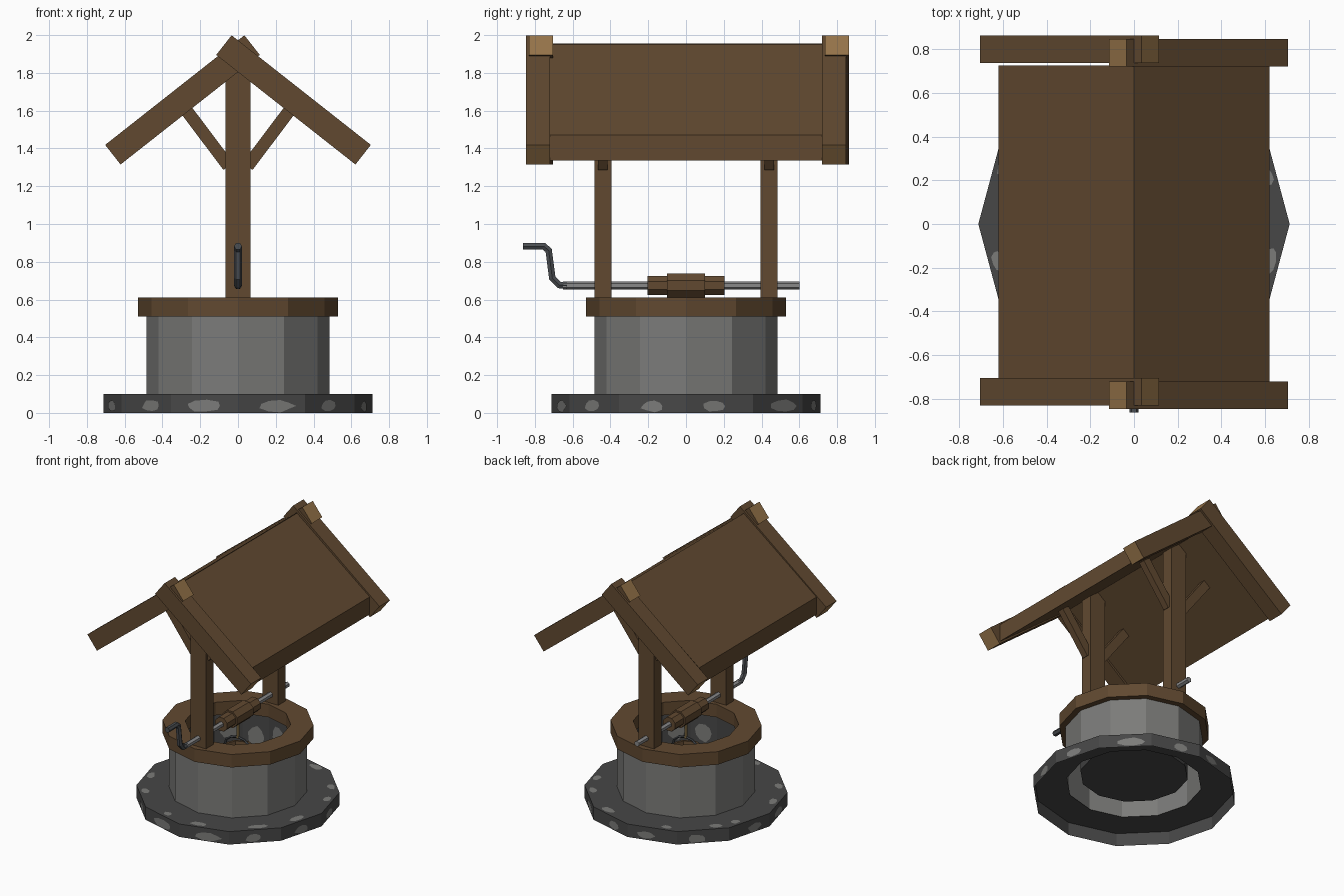
import bpy, bmesh, math, random
from mathutils import Matrix, Vector

if "Cube" in bpy.data.objects:
    bpy.data.objects.remove(bpy.data.objects["Cube"])

random.seed(4)


def material(name, hexa):
    def lin(c):
        c /= 255
        return c / 12.92 if c <= 0.04045 else ((c + 0.055) / 1.055) ** 2.4
    m = bpy.data.materials.new(name)
    m.diffuse_color = [lin(int(hexa[i:i + 2], 16)) for i in (0, 2, 4)] + [1]
    m.use_nodes = True
    m.node_tree.nodes["Principled BSDF"].inputs["Base Color"].default_value = m.diffuse_color
    return m


WOOD = material("brown_wood", "614930")
END = material("end_grain", "967449")
STONE = material("light_stone", "7b7b79")
DARK = material("dark_stone", "474747")
AXLE = material("grey_metal", "888889")
IRON = material("dark_iron", "4b4e52")
ROPE = material("rope", "8d7648")


def finish(name, bm, *mats):
    me = bpy.data.meshes.new(name)
    bm.to_mesh(me)
    bm.free()
    for m in mats:
        me.materials.append(m)
    ob = bpy.data.objects.new(name, me)
    bpy.context.collection.objects.link(ob)
    return ob


def lathe(name, profile, n, mat, closed=False, caps=(), mtx=Matrix(), phase=0.0):
    """Revolve (radius, z) points; listed upward on the outside."""
    bm = bmesh.new()
    rings = []
    for r, z in profile:
        rings.append([bm.verts.new((r * math.cos(2 * math.pi * (i + phase) / n),
                                    r * math.sin(2 * math.pi * (i + phase) / n), z))
                      for i in range(n)])
    pairs = list(zip(rings, rings[1:]))
    if closed:
        pairs.append((rings[-1], rings[0]))
    for a, b in pairs:
        for i in range(n):
            j = (i + 1) % n
            bm.faces.new((a[i], a[j], b[j], b[i]))
    if "bottom" in caps:
        bm.faces.new(rings[0][::-1])
    if "top" in caps:
        bm.faces.new(rings[-1])
    bm.transform(mtx)
    return finish(name, bm, mat)


def box(name, center, size, rot_y=0.0, mat=WOOD, ends=None):
    bm = bmesh.new()
    bmesh.ops.create_cube(bm, size=1)
    bm.transform(Matrix.Diagonal((*size, 1)))
    bm.normal_update()
    if ends:
        for f in bm.faces:
            f.material_index = int(abs(f.normal.x) > 0.9)
    bm.transform(Matrix.Translation(center) @ Matrix.Rotation(rot_y, 4, 'Y'))
    return finish(name, bm, mat, *([ends] if ends else []))


def tube(name, pts, radius, mat):
    cu = bpy.data.curves.new(name, 'CURVE')
    cu.dimensions = '3D'
    cu.bevel_depth, cu.bevel_resolution, cu.use_fill_caps = radius, 1, True
    sp = cu.splines.new('POLY')
    sp.points.add(len(pts) - 1)
    for p, co in zip(sp.points, pts):
        p.co = (*co, 1)
    tmp = bpy.data.objects.new(name + "_path", cu)
    bpy.context.collection.objects.link(tmp)
    me = bpy.data.meshes.new_from_object(tmp.evaluated_get(bpy.context.evaluated_depsgraph_get()))
    bpy.data.objects.remove(tmp)
    me.materials.clear()
    me.materials.append(mat)
    for f in me.polygons:
        f.use_smooth = False
        f.material_index = 0
    bpy.context.collection.objects.link(bpy.data.objects.new(name, me))


# stone base (open below), wall, inner shaft, floor and wooden rim
lathe("base_slab", [(.712, 0), (.712, .1), (.475, .1)], 12, DARK)
lathe("well_wall", [(.485, .1), (.485, .51), (.38, .51)], 12, STONE)
lathe("well_shaft", [(.38, .51), (.38, .17)], 12, DARK)
lathe("well_floor", [(.38, .17)], 12, DARK, caps=("top",))
lathe("wood_rim", [(.53, .51), (.53, .61), (.37, .61), (.37, .51)], 12, WOOD, closed=True)

# lighter worn patches on the base and the inside of the shaft
patches = bmesh.new()


def patch(origin, u, v, w, h):
    vs = []
    for i in range(9):
        a, k = 2 * math.pi * i / 9, random.uniform(.75, 1.05)
        vs.append(patches.verts.new(origin + u * (w * k * math.cos(a)) + v * (h * k * math.sin(a))))
    patches.faces.new(vs)


up = Vector((0, 0, 1))
c15 = math.cos(math.pi / 12)
for i in range(12):
    a = math.radians(15 + 30 * i)
    out = Vector((math.cos(a), math.sin(a), 0))
    tan = Vector((-out.y, out.x, 0))
    s = random.uniform(-.05, .05)
    patch(out * (.712 * c15 + .003) + tan * s + up * .037, tan, up, random.uniform(.06, .11), .034)
    patch(out * .645 + tan * -s * 2 + up * .103, tan, -out, random.uniform(.03, .08), .03)
    patch(out * (.38 * c15 - .003) + up * random.uniform(.3, .4), -tan, up, .07, random.uniform(.06, .1))
finish("stone_patches", patches, STONE)

# posts and diagonal braces
for y, end in ((-.44, "front"), (.44, "back")):
    box(end + "_post", (0, y, 1.215), (.133, .09, 1.23))
    for s, side in ((-1, "left"), (1, "right")):
        box(f"{end}_{side}_brace", (s * .165, y, 1.458), (.38, .05, .066), -s * math.radians(53))

# roof panels with upright eaves, and square barge beams with pale ends
for s, side in ((-1, "left"), (1, "right")):
    bm = bmesh.new()
    dz = .005 if s < 0 else 0
    f = bm.faces.new([bm.verts.new((s * x, -.725, z + dz)) for x, z in
                      ((0, 1.95), (.62, 1.47), (.62, 1.335), (0, 1.815))])
    ext = bmesh.ops.extrude_face_region(bm, geom=[f])["geom"]
    bmesh.ops.translate(bm, vec=(0, 1.45, 0),
                        verts=[g for g in ext if isinstance(g, bmesh.types.BMVert)])
    bmesh.ops.recalc_face_normals(bm, faces=bm.faces)
    finish(side + "_roof_panel", bm, WOOD)
    for y, end in ((-.783, "front"), (.783, "back")):
        shift = .016 if s < 0 else 0
        box(f"{end}_{side}_barge_beam", (s * .294, y + shift, 1.657), (.938, .127, .132),
            s * math.radians(38.2), ends=END)

# axle, winding drum and crank
along_y = Matrix.Translation((0, 0, .675)) @ Matrix.Rotation(-math.pi / 2, 4, 'X')
for name, r, y0, y1, n, mat in (("axle", .021, -.65, .6, 6, AXLE),
                                ("drum", .055, -.205, .205, 8, WOOD),
                                ("drum_sleeve", .068, -.1, .1, 8, WOOD)):
    lathe(name, [(r, y0), (r, y1)], n, mat, caps=("bottom", "top"), mtx=along_y, phase=.5)
tube("crank", [(0, -.63, .675), (0, -.672, .677), (0, -.708, .715), (0, -.727, .86),
               (0, -.752, .882), (0, -.863, .882)], .021, IRON)

# rope and bucket hanging inside the well
lathe("rope", [(.012, .49), (.012, .64)], 6, ROPE, caps=("bottom", "top"))
lathe("bucket", [(.095, .24), (.125, .42), (.105, .42), (.085, .27)], 8, WOOD,
      caps=("bottom", "top"))
tube("bucket_handle", [(.115 * math.cos(t * math.pi / 6), 0, .41 + .09 * math.sin(t * math.pi / 6))
                       for t in range(7)], .009, IRON)
